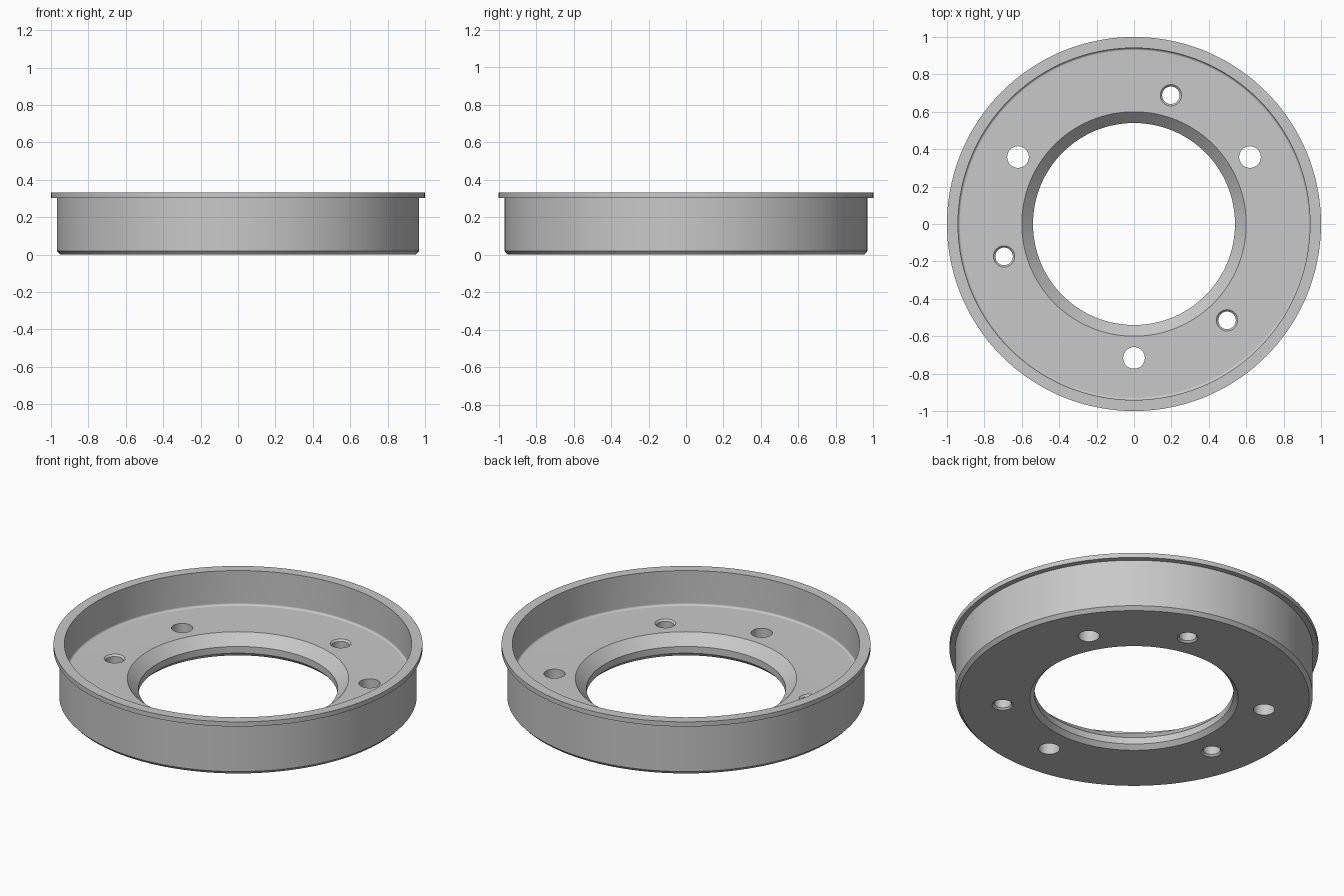
import bpy, bmesh, math

cube = bpy.data.objects.get("Cube")
if cube:
    bpy.data.objects.remove(cube, do_unlink=True)

GREY = (0.58, 0.58, 0.58, 1.0)
metal = bpy.data.materials.new("grey metal")
metal.use_nodes = True
metal.diffuse_color = GREY
metal.node_tree.nodes["Principled BSDF"].inputs["Base Color"].default_value = GREY


def make_object(name, bm):
    bmesh.ops.recalc_face_normals(bm, faces=bm.faces)
    mesh = bpy.data.meshes.new(name)
    bm.to_mesh(mesh)
    bm.free()
    mesh.materials.append(metal)
    obj = bpy.data.objects.new(name, mesh)
    bpy.context.collection.objects.link(obj)
    return obj


def lathe(bm, profile, segments, cx=0.0, cy=0.0, closed=True):
    """Revolve (radius, z) points about a vertical axis; open profiles get end caps."""
    rings = []
    for r, z in profile:
        rings.append([bm.verts.new((cx + r * math.cos(i * math.tau / segments),
                                    cy + r * math.sin(i * math.tau / segments), z))
                      for i in range(segments)])
    pairs = list(zip(rings, rings[1:]))
    if closed:
        pairs.append((rings[-1], rings[0]))
    else:
        bm.faces.new(rings[0])
        bm.faces.new(rings[-1])
    for a, b in pairs:
        for i in range(segments):
            j = (i + 1) % segments
            bm.faces.new((a[i], a[j], b[j], b[i]))


# Flanged ring: bevelled bore, flat floor, filleted inner corner, wall and lip
FLOOR, INNER, FILLET = 0.125, 0.941, 0.013
fillet = [(INNER - FILLET + FILLET * math.sin(a), FLOOR + FILLET - FILLET * math.cos(a))
          for a in (math.radians(d) for d in (0, 30, 60, 90))]
profile = [(0.565, 0.0), (0.54, 0.025), (0.54, 0.065), (0.60, FLOOR)] + fillet + [
    (INNER, 0.332), (1.0, 0.332), (1.0, 0.304), (0.969, 0.304),
    (0.969, 0.02), (0.95, 0.0)]
bm = bmesh.new()
lathe(bm, profile, 144)
ring = make_object("flanged_ring", bm)

# Cutters: three plain holes and three narrower holes bevelled at both ends
BOLT_CIRCLE = 0.716
plain = [(0.058, -0.05), (0.058, 0.2)]
bevelled = [(0.107, -0.05), (0.047, 0.010), (0.047, FLOOR - 0.010), (0.107, FLOOR + 0.05)]
bm = bmesh.new()
for start, shape in ((30, plain), (74, bevelled)):
    for k in range(3):
        a = math.radians(start + 120 * k)
        lathe(bm, shape, 32, BOLT_CIRCLE * math.cos(a), BOLT_CIRCLE * math.sin(a), closed=False)
cutter = make_object("hole_cutter", bm)
cutter.hide_render = True

# Drill the holes
bpy.ops.object.select_all(action='DESELECT')
ring.select_set(True)
bpy.context.view_layer.objects.active = ring
drill = ring.modifiers.new("bolt holes", 'BOOLEAN')
drill.operation = 'DIFFERENCE'
drill.solver = 'EXACT'
drill.object = cutter
bpy.ops.object.modifier_apply(modifier=drill.name)
bpy.data.objects.remove(cutter, do_unlink=True)

# Smooth round walls, crisp machined edges
bpy.ops.object.shade_smooth_by_angle(angle=math.radians(32))
weighted = ring.modifiers.new("flat floor shading", 'WEIGHTED_NORMAL')
weighted.keep_sharp = True
